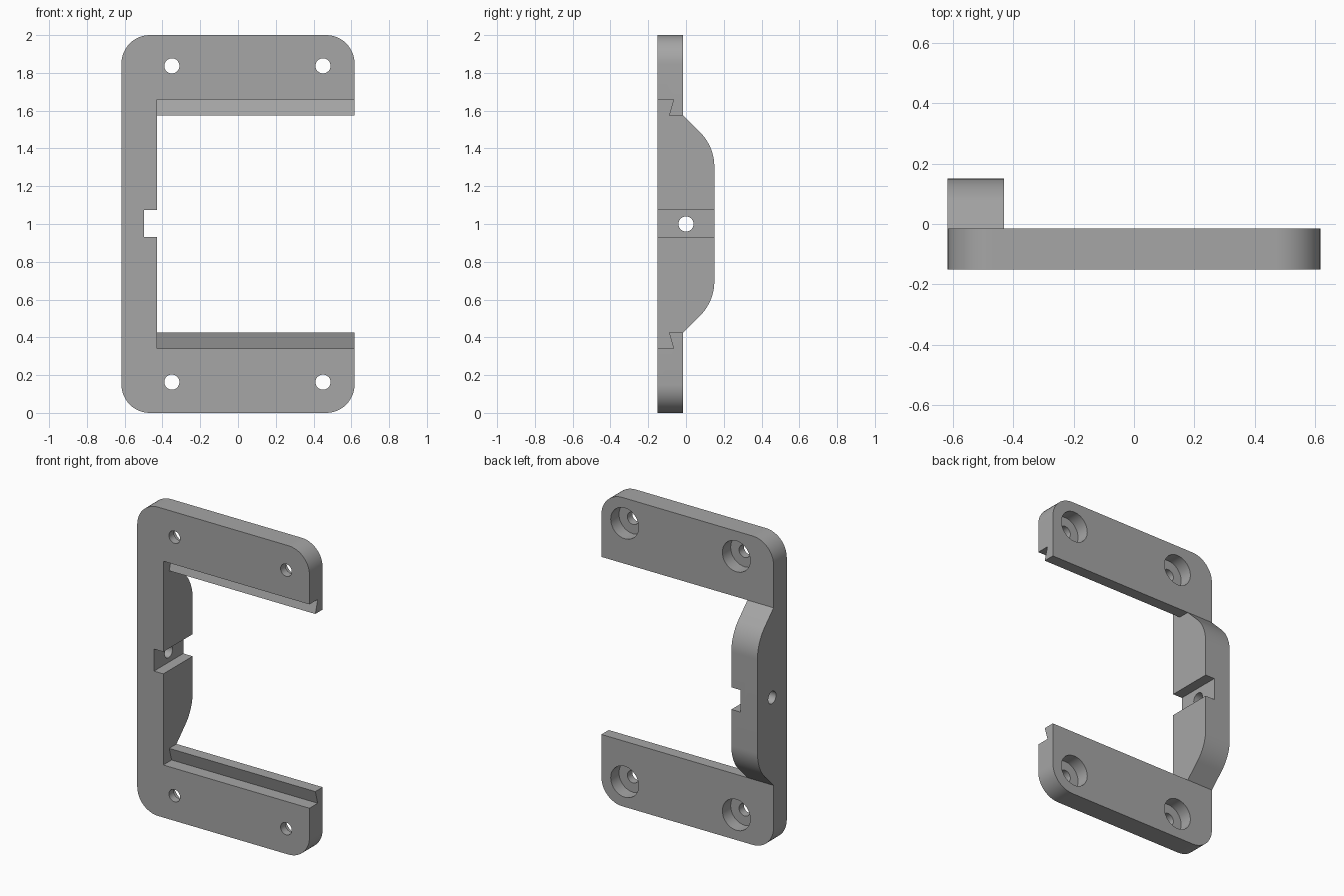
import bpy
import bmesh
from math import pi, sin, cos
from mathutils import Vector

if "Cube" in bpy.data.objects:
    bpy.data.objects.remove(bpy.data.objects["Cube"])

grey = bpy.data.materials.new("plain_grey")
grey.use_nodes = True
colour = (0.38, 0.38, 0.38, 1)
grey.diffuse_color = colour
grey.node_tree.nodes["Principled BSDF"].inputs["Base Color"].default_value = colour

HALF_W, EDGE, CORNER = 0.617, -0.43, 0.15
FRONT, PLATE_BACK, SPINE_BACK = -0.15, -0.015, 0.15


def prism(name, points, sweep):
    """Extrude a closed 3D outline along a vector."""
    bm = bmesh.new()
    face = bm.faces.new([bm.verts.new(p) for p in points])
    new = bmesh.ops.extrude_face_region(bm, geom=[face])["geom"]
    bmesh.ops.translate(bm, vec=Vector(sweep),
                        verts=[v for v in new if isinstance(v, bmesh.types.BMVert)])
    bmesh.ops.recalc_face_normals(bm, faces=bm.faces)
    mesh = bpy.data.meshes.new(name)
    bm.to_mesh(mesh)
    bm.free()
    mesh.materials.append(grey)
    obj = bpy.data.objects.new(name, mesh)
    bpy.context.collection.objects.link(obj)
    return obj


def arc(cx, cy, r, start, end, steps):
    angles = [start + (end - start) * i / steps for i in range(steps + 1)]
    return [(cx + r * cos(a), cy + r * sin(a)) for a in angles]


def circle(cx, cy, r, n=40):
    return arc(cx, cy, r, 0, 2 * pi, n)[:-1]


def mirrored(half):
    """Complete a (y, z) outline by reflecting it about z = 1."""
    return half + [(y, 2 - z) for y, z in reversed(half)]


def combine(target, tool, operation):
    tool.hide_render = True
    mod = target.modifiers.new(operation.lower(), 'BOOLEAN')
    mod.operation, mod.solver, mod.object = operation, 'EXACT', tool
    bpy.context.view_layer.objects.active = target
    bpy.ops.object.modifier_apply(modifier=mod.name)
    bpy.data.objects.remove(tool)


# Flat plate with rounded corners
outline = []
for i, (sx, z) in enumerate([(1, 2 - CORNER), (-1, 2 - CORNER), (-1, CORNER), (1, CORNER)]):
    outline += arc(sx * (HALF_W - CORNER), z, CORNER, i * pi / 2, (i + 1) * pi / 2, 12)
bracket = prism("bracket", [(x, FRONT, z) for x, z in outline], (0, PLATE_BACK - FRONT, 0))

# Thick spine with a curved back, sunk into the plate
bend = 0.256
half = [(-0.055, 1.615)] + arc(SPINE_BACK - bend, 1.304, bend, pi / 4, 0, 14)
spine = prism("spine", [(-HALF_W, y, z) for y, z in mirrored(half)], (0.25, 0, 0))
combine(bracket, spine, 'UNION')

# Opening between the arms, with an undercut groove along each arm
half = [(-0.3, 1.66), (-0.065, 1.66), (-0.09, 1.575), (0.3, 1.575)]
opening = prism("opening_cutter", [(EDGE, y, z) for y, z in mirrored(half)], (1.5, 0, 0))
combine(bracket, opening, 'DIFFERENCE')

# Notch across the inside of the spine
notch = [(-0.497, 0.93), (-0.3, 0.93), (-0.3, 1.073), (-0.497, 1.073)]
combine(bracket, prism("notch_cutter", [(x, -0.3, z) for x, z in notch], (0, 0.6, 0)), 'DIFFERENCE')

# Cross hole through the spine
hole = [(-0.8, y, z) for y, z in circle(0, 1, 0.04)]
combine(bracket, prism("cross_hole_cutter", hole, (0.5, 0, 0)), 'DIFFERENCE')

# Screw holes, counterbored from the back
for x in (-0.35, 0.45):
    for z in (0.163, 1.837):
        for radius, start in ((0.04, -0.3), (0.1, -0.1)):
            ring = [(px, start, pz) for px, pz in circle(x, z, radius)]
            combine(bracket, prism("screw_cutter", ring, (0, 0.4, 0)), 'DIFFERENCE')

bpy.ops.object.select_all(action='DESELECT')
bracket.select_set(True)
bpy.context.view_layer.objects.active = bracket
bpy.ops.object.shade_smooth_by_angle(angle=pi / 7)
